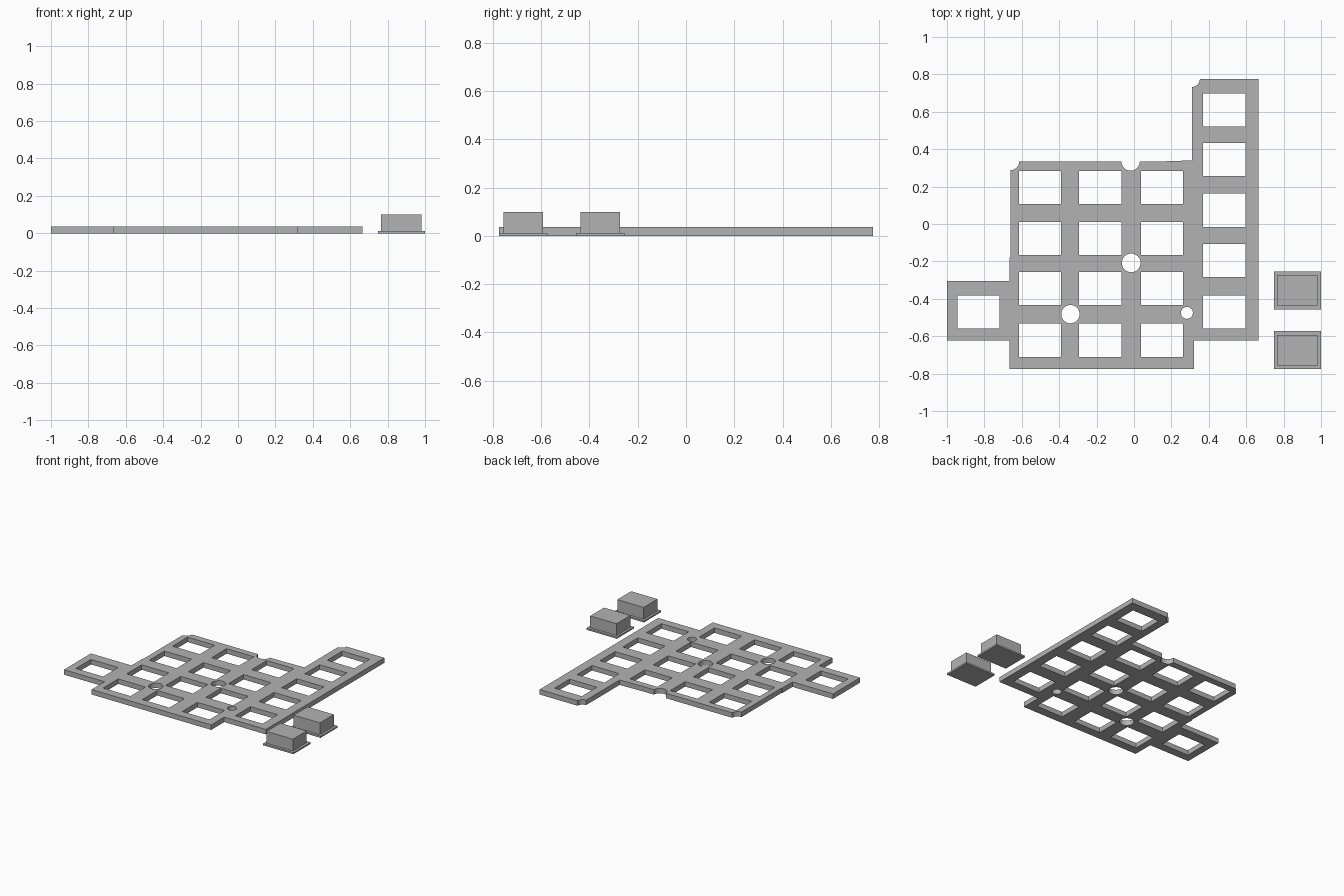
import bpy, bmesh, math

if "Cube" in bpy.data.objects:
    bpy.data.objects.remove(bpy.data.objects["Cube"])

grey = bpy.data.materials.new("grey")
grey.diffuse_color = (0.45, 0.45, 0.45, 1)
grey.use_nodes = True
grey.node_tree.nodes["Principled BSDF"].inputs["Base Color"].default_value = grey.diffuse_color
THICK = 0.037


def arc(cx, cy, r, a0, a1, n):
    """Points along an arc, angles in degrees."""
    return [(cx + r * math.cos(math.radians(a0 + (a1 - a0) * i / n)),
             cy + r * math.sin(math.radians(a0 + (a1 - a0) * i / n))) for i in range(n + 1)]


def rect(x, top, w=0.225, h=0.177):
    return [(x, top), (x + w, top), (x + w, top - h), (x, top - h)]


def circle(x, y, r):
    return arc(x, y, r, 0, 360, 32)[:-1]


def plate(name, loops):
    """Extruded flat plate: first loop is the outline, the rest are holes."""
    cu = bpy.data.curves.new(name + "_profile", 'CURVE')
    cu.dimensions, cu.fill_mode, cu.extrude = '2D', 'BOTH', THICK / 2
    for pts in loops:
        sp = cu.splines.new('POLY')
        sp.points.add(len(pts) - 1)
        for p, (x, y) in zip(sp.points, pts):
            p.co = (x, y, 0, 1)
        sp.use_cyclic_u = True
    tmp = bpy.data.objects.new(name + "_profile", cu)
    bpy.context.collection.objects.link(tmp)
    me = bpy.data.meshes.new_from_object(tmp.evaluated_get(bpy.context.evaluated_depsgraph_get()))
    bpy.data.objects.remove(tmp)
    # weld the caps to the walls and stand the plate on the ground
    bm = bmesh.new()
    bm.from_mesh(me)
    bmesh.ops.remove_doubles(bm, verts=bm.verts, dist=1e-5)
    bmesh.ops.recalc_face_normals(bm, faces=bm.faces)
    bmesh.ops.translate(bm, verts=bm.verts, vec=(0, 0, THICK / 2))
    for f in bm.faces:
        f.smooth = False
    bm.to_mesh(me)
    bm.free()
    me.materials.clear()
    me.materials.append(grey)
    ob = bpy.data.objects.new(name, me)
    bpy.context.collection.objects.link(ob)


def box(name, x0, x1, y0, y1, z0, z1):
    bpy.ops.mesh.primitive_cube_add(size=1, location=((x0 + x1) / 2, (y0 + y1) / 2, (z0 + z1) / 2))
    ob = bpy.context.object
    ob.name = name
    ob.scale = (x1 - x0, y1 - y0, z1 - z0)
    ob.data.materials.append(grey)


# Plate outline with notched corners and a half-round notch at the back
outline = [(-1, -0.622), (-0.665, -0.622), (-0.665, -0.775), (0.322, -0.775), (0.322, -0.622),
           (0.665, -0.622), (0.665, 0.775)]
outline += arc(0.31, 0.775, 0.042, 0, -90, 8)
outline += [(0.31, 0.34), (0.13, 0.334)]
outline += arc(-0.018, 0.334, 0.049, 0, -180, 16)
outline += arc(-0.66, 0.334, 0.046, 0, -90, 8)
outline += [(-0.66, -0.18), (-0.665, -0.18), (-0.665, -0.305), (-1, -0.305)]

# Key openings: main grid, long right column, single left key
holes = [rect(x, y) for x in (-0.615, -0.293, 0.038) for y in (0.284, 0.011, -0.257, -0.533)]
holes += [rect(0.37, y) for y in (0.699, 0.434, 0.162, -0.106, -0.383)]
holes.append(rect(-0.945, -0.383))

# Round mounting holes
holes += [circle(-0.015, -0.208, 0.05), circle(-0.34, -0.482, 0.049), circle(0.283, -0.475, 0.032)]
plate("key_plate", [outline] + holes)

# Two loose blocks with thin flanges
for i, y in enumerate((-0.355, -0.674)):
    box(f"block_flange_{i + 1}", 0.748, 1.0, y - 0.101, y + 0.101, 0, 0.012)
    box(f"block_body_{i + 1}", 0.765, 0.982, y - 0.082, y + 0.081, 0.012, 0.1)
